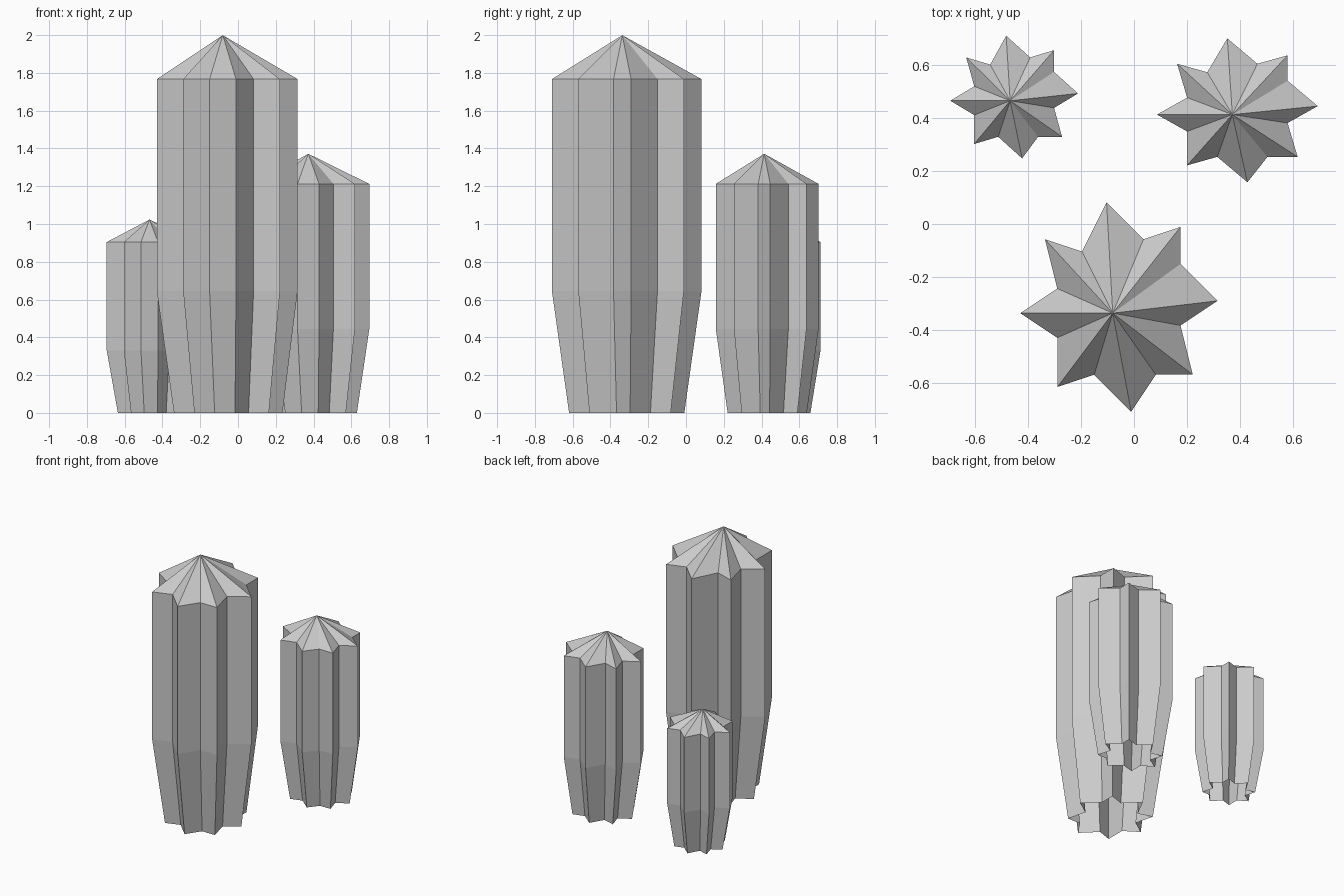
import bpy
import bmesh
from mathutils import Vector

default_cube = bpy.data.objects.get("Cube")
if default_cube:
    bpy.data.objects.remove(default_cube, do_unlink=True)

# Single flat colour
grey = bpy.data.materials.new("plain_grey")
grey.use_nodes = True
colour = (0.6, 0.6, 0.6, 1)
grey.diffuse_color = colour
grey.node_tree.nodes["Principled BSDF"].inputs["Base Color"].default_value = colour

# Eight-ribbed star cross-section, counter-clockwise, in grid units
STAR = [(7, 17), (5, 13), (2, 14), (3, 10), (0, 8), (3, 6), (3, 2), (6, 3),
        (9, 0), (11, 3), (14, 3), (13, 7), (16, 9), (13, 12), (13, 15), (10, 14)]
CENTRE = Vector((8.5, 8.5))
BASE_SCALE = 0.77
SHOULDER, RIM = 13.9, 38
APEX = (7.5, 8, 43)


def ribbed_column(name, corner, unit):
    """Star column with a tapered open foot and a faceted pointed cap."""
    bm = bmesh.new()

    def place(x, y, z):
        return bm.verts.new((corner[0] + x * unit[0], corner[1] + y * unit[1], z * unit[2]))

    # Foot, shoulder and rim rings
    rings = []
    for height, scale in ((0, BASE_SCALE), (SHOULDER, 1), (RIM, 1)):
        ring = [CENTRE + (Vector(point) - CENTRE) * scale for point in STAR]
        rings.append([place(p.x, p.y, height) for p in ring])
    tip = place(*APEX)

    # Ribbed walls, then the fan that forms the cap
    count = len(STAR)
    for i in range(count):
        j = (i + 1) % count
        for lower, upper in zip(rings, rings[1:]):
            bm.faces.new((lower[i], lower[j], upper[j], upper[i]))
        bm.faces.new((rings[-1][i], rings[-1][j], tip))

    mesh = bpy.data.meshes.new(name)
    bm.to_mesh(mesh)
    bm.free()
    mesh.materials.append(grey)
    column = bpy.data.objects.new(name, mesh)
    bpy.context.collection.objects.link(column)
    return column


# Three columns of different size and proportion
ribbed_column("tall_cactus", (-0.43, -0.71), (0.0466, 0.0466, 0.0465))
ribbed_column("medium_cactus", (0.087, 0.158), (0.038, 0.032, 0.0319))
ribbed_column("small_cactus", (-0.695, 0.248), (0.0302, 0.0273, 0.0238))
